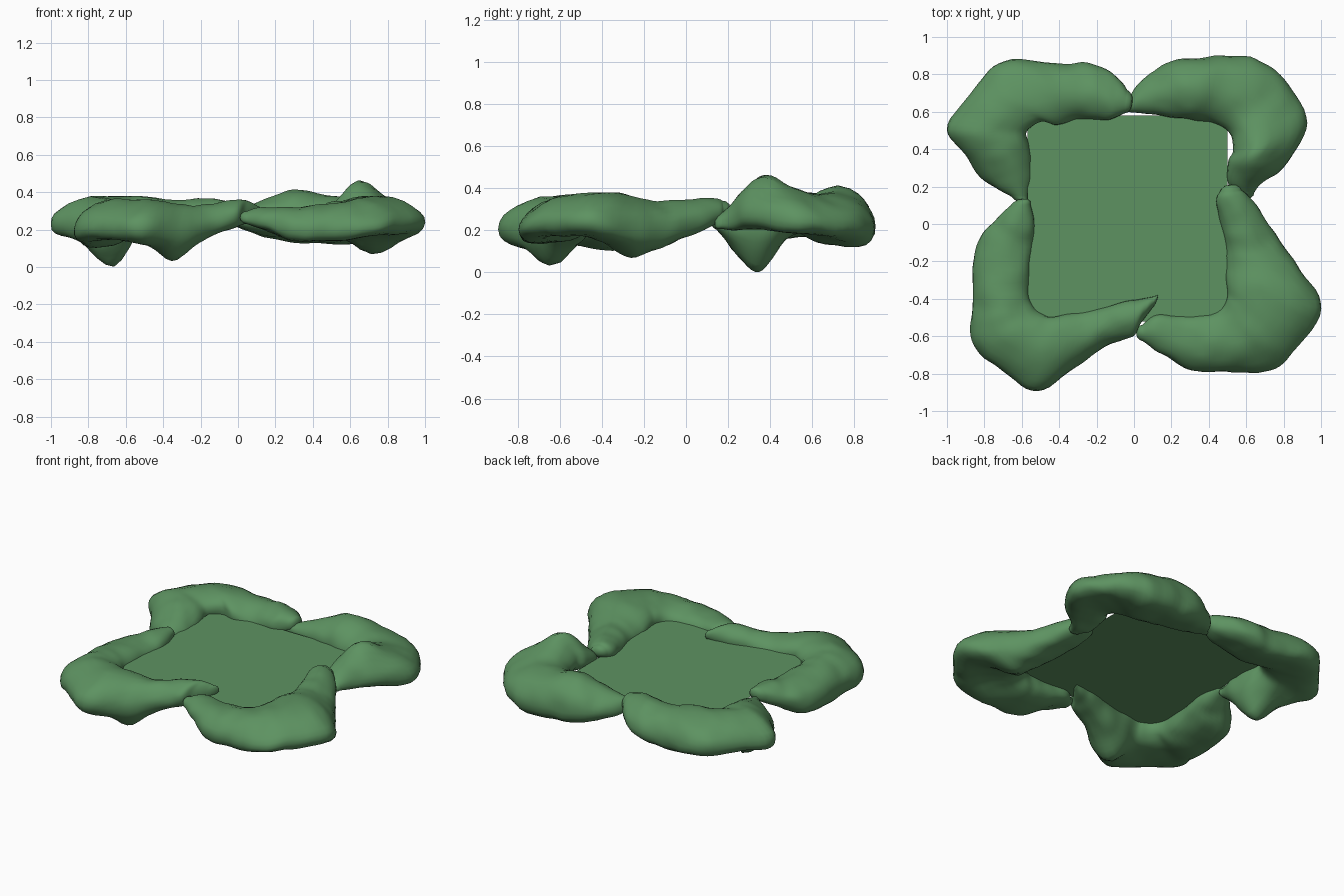
import bpy, bmesh, math
from mathutils import Vector, noise

if "Cube" in bpy.data.objects:
    bpy.data.objects.remove(bpy.data.objects["Cube"])

mat = bpy.data.materials.new("moss_green")
mat.diffuse_color = (0.11, 0.29, 0.12, 1)
mat.use_nodes = True
mat.node_tree.nodes["Principled BSDF"].inputs["Base Color"].default_value = mat.diffuse_color

SIDES, STEPS = 24, 7


def catmull(rows, steps):
    out = []
    for i in range(len(rows) - 1):
        p = [rows[max(0, min(len(rows) - 1, i + k))] for k in (-1, 0, 1, 2)]
        for s in range(steps):
            t = s / steps
            out.append([0.5 * (2 * b + (c - a) * t + (2 * a - 5 * b + 4 * c - d) * t * t
                               + (3 * b - a - 3 * c + d) * t ** 3) for a, b, c, d in zip(*p)])
    out.append(list(rows[-1]))
    return out


def spow(v, e):
    return math.copysign(abs(v) ** e, v)


def rock(name, rows, bumps, seed):
    """Rows: inner x, inner y, outer x, outer y, bottom z, top z. Bumps: x, y, radius, dz."""
    bm = bmesh.new()
    rings = []
    for ix, iy, ox, oy, z0, z1 in catmull(rows, STEPS):
        width = math.hypot(ox - ix, oy - iy)
        tilt = min(0.045, width * 0.11)  # outer rim hangs lower
        ring = []
        for k in range(SIDES):
            a = 2 * math.pi * k / SIDES
            c = spow(math.cos(a), 0.9)
            u = 0.5 + 0.5 * c
            w = spow(math.sin(a), 0.9)
            p = Vector((ix + (ox - ix) * u, iy + (oy - iy) * u,
                        (z0 + z1) / 2 + w * (z1 - z0) / 2 - tilt * max(0, c)))
            # lumps on the top (dz > 0) or underside (dz < 0)
            for bx, by, r, dz in bumps:
                if w * dz > 0:
                    d2 = (p.x - bx) ** 2 + (p.y - by) ** 2
                    p.z += dz * abs(w) ** 0.5 * math.exp(-d2 / (r * r))
            # uneven stone surface
            q = p * 4.5 + Vector((seed * 7.3, 0, 0))
            n = noise.noise_vector(q) * 0.014 + noise.noise_vector(q * 2.5) * 0.008
            p += n * min(1, width / 0.25)
            ring.append(bm.verts.new(p))
        rings.append(ring)

    # rounded tips
    def cap(ring, nxt):
        c = sum((v.co for v in ring), Vector()) / SIDES
        d = (c - sum((v.co for v in nxt), Vector()) / SIDES).normalized()
        extra = [[bm.verts.new(c + (v.co - c) * s + d * h) for v in ring]
                 for s, h in ((0.85, 0.018), (0.5, 0.032))]
        tip = bm.verts.new(c + d * 0.036)
        for k in range(SIDES):
            bm.faces.new((extra[1][k], extra[1][(k + 1) % SIDES], tip))
        return extra

    start = cap(rings[0], rings[3])
    end = cap(rings[-1], rings[-4])
    rings = start[::-1] + rings + end
    for a, b in zip(rings, rings[1:]):
        for k in range(SIDES):
            n = (k + 1) % SIDES
            bm.faces.new((a[k], a[n], b[n], b[k]))
    bmesh.ops.recalc_face_normals(bm, faces=bm.faces)
    for f in bm.faces:
        f.smooth = True
    me = bpy.data.meshes.new(name)
    bm.to_mesh(me)
    bm.free()
    ob = bpy.data.objects.new(name, me)
    bpy.context.collection.objects.link(ob)
    me.materials.append(mat)


# four L-shaped border rocks
rock("rock_back_left", [
    (-.57, .14, -.66, .15, .21, .28), (-.54, .26, -.82, .25, .14, .32),
    (-.56, .40, -.89, .35, .15, .36), (-.57, .50, -1.0, .50, .18, .38),
    (-.50, .55, -.86, .72, .18, .385), (-.42, .53, -.69, .87, .17, .38),
    (-.30, .56, -.40, .86, .15, .36), (-.20, .56, -.20, .85, .18, .36),
    (-.12, .56, -.08, .78, .21, .36), (-.05, .59, -.04, .72, .25, .35)],
    [(-.67, .34, .11, -.16)], 1)
rock("rock_front_left", [
    (-.55, .11, -.66, .10, .24, .33), (-.53, .00, -.76, .00, .19, .34),
    (-.54, -.15, -.85, -.12, .13, .33), (-.56, -.35, -.86, -.40, .12, .34),
    (-.53, -.44, -.87, -.62, .15, .35), (-.48, -.48, -.72, -.77, .15, .36),
    (-.42, -.49, -.51, -.89, .14, .36), (-.24, -.46, -.30, -.76, .13, .33),
    (-.10, -.42, -.14, -.64, .18, .34), (.02, -.40, -.01, -.60, .22, .36),
    (.08, -.39, .04, -.53, .24, .35), (.11, -.385, .09, -.46, .26, .33)],
    [(-.36, -.64, .11, -.10)], 2)
rock("rock_front_right", [
    (.05, -.54, .05, -.63, .23, .30), (.12, -.49, .15, -.70, .20, .32),
    (.25, -.49, .30, -.78, .15, .32), (.40, -.48, .45, -.79, .14, .33),
    (.48, -.44, .70, -.79, .17, .35), (.50, -.38, .85, -.69, .19, .37),
    (.49, -.30, 1.0, -.45, .18, .38), (.49, -.18, .87, -.21, .15, .35),
    (.48, -.08, .76, -.08, .15, .34), (.45, .05, .67, .08, .20, .35),
    (.44, .13, .61, .16, .24, .35), (.46, .17, .58, .18, .26, .34)],
    [(.71, -.29, .13, -.10)], 3)
rock("rock_back_right", [
    (-.04, .60, -.03, .66, .23, .30), (.05, .59, .03, .76, .20, .33),
    (.20, .57, .18, .86, .16, .36), (.33, .55, .35, .89, .14, .37),
    (.46, .53, .63, .89, .14, .37), (.52, .48, .80, .78, .17, .37),
    (.53, .40, .93, .54, .20, .38), (.50, .33, .80, .31, .21, .37),
    (.50, .22, .68, .22, .21, .32), (.54, .17, .64, .17, .21, .28)],
    [(.64, .38, .12, .085), (.32, .77, .15, .05)], 4)

# flat inner surface
bpy.ops.mesh.primitive_plane_add(size=1, location=(-.035, .03, .27))
plane = bpy.context.object
plane.name = "inner_surface"
plane.scale = (1.07, 1.10, 1)
plane.data.materials.append(mat)
